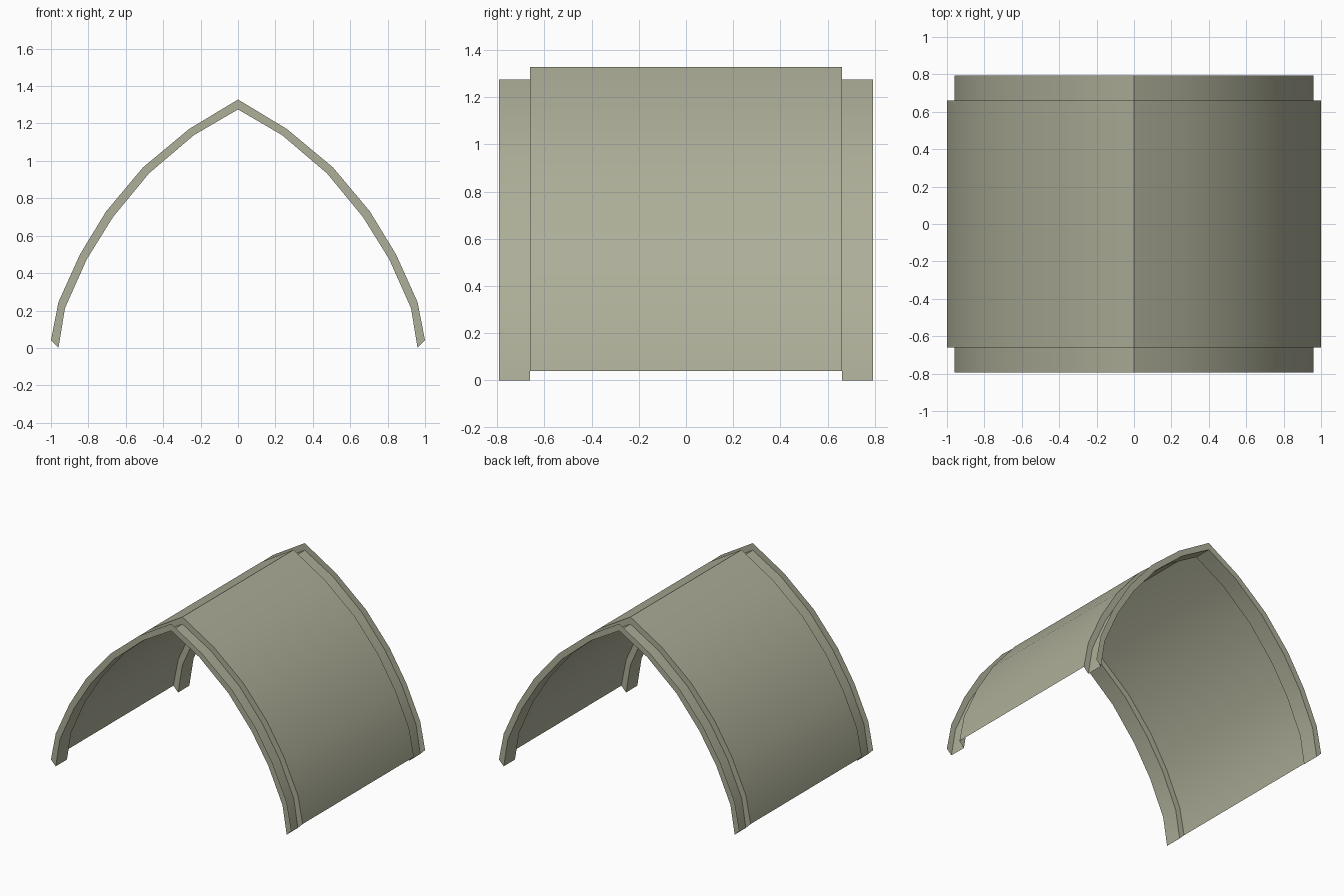
import bpy
import bmesh
import math

cube = bpy.data.objects.get("Cube")
if cube:
    bpy.data.objects.remove(cube, do_unlink=True)

# One flat colour
mat = bpy.data.materials.new("olive_grey")
colour = (0.42, 0.425, 0.315, 1.0)
mat.use_nodes = True
mat.diffuse_color = colour
mat.node_tree.nodes["Principled BSDF"].inputs["Base Color"].default_value = colour

# Half of the pointed arch, foot to ridge, as (x, z)
outer_half = [(1.0, 0.04), (0.96, 0.245), (0.845, 0.50), (0.705, 0.73),
              (0.508, 0.965), (0.262, 1.17), (0.0, 1.328)]
inner_half = [(0.96, 0.0), (0.925, 0.213), (0.808, 0.475), (0.668, 0.70),
              (0.476, 0.933), (0.235, 1.138), (0.0, 1.275)]


def full_arch(half):
    """Mirror the half arch across the ridge."""
    return half + [(-x, z) for x, z in reversed(half[:-1])]


outer, inner = full_arch(outer_half), full_arch(inner_half)

# Lengthwise section: end flange, groove, step, raised shell, then mirrored
END, STEP = 0.793, 0.66
front_section = [(outer, -END), (inner, -END), (inner, -STEP), (outer, -STEP)]
section = front_section + [(arch, -y) for arch, y in reversed(front_section)]

# Sweep the section along the arch as a thin open sheet
bm = bmesh.new()
rows = [[bm.verts.new((x, y, z)) for x, z in arch] for arch, y in section]
for a, b in zip(rows, rows[1:]):
    for i in range(len(outer) - 1):
        bm.faces.new((a[i], b[i], b[i + 1], a[i + 1]))

mesh = bpy.data.meshes.new("arched_shell")
bm.to_mesh(mesh)
bm.free()
mesh.materials.append(mat)
shell = bpy.data.objects.new("arched_shell", mesh)
bpy.context.collection.objects.link(shell)

# Smooth along the arch, sharp at the ridge and steps
bpy.ops.object.select_all(action='DESELECT')
shell.select_set(True)
bpy.context.view_layer.objects.active = shell
bpy.ops.object.shade_smooth_by_angle(angle=math.radians(30))
